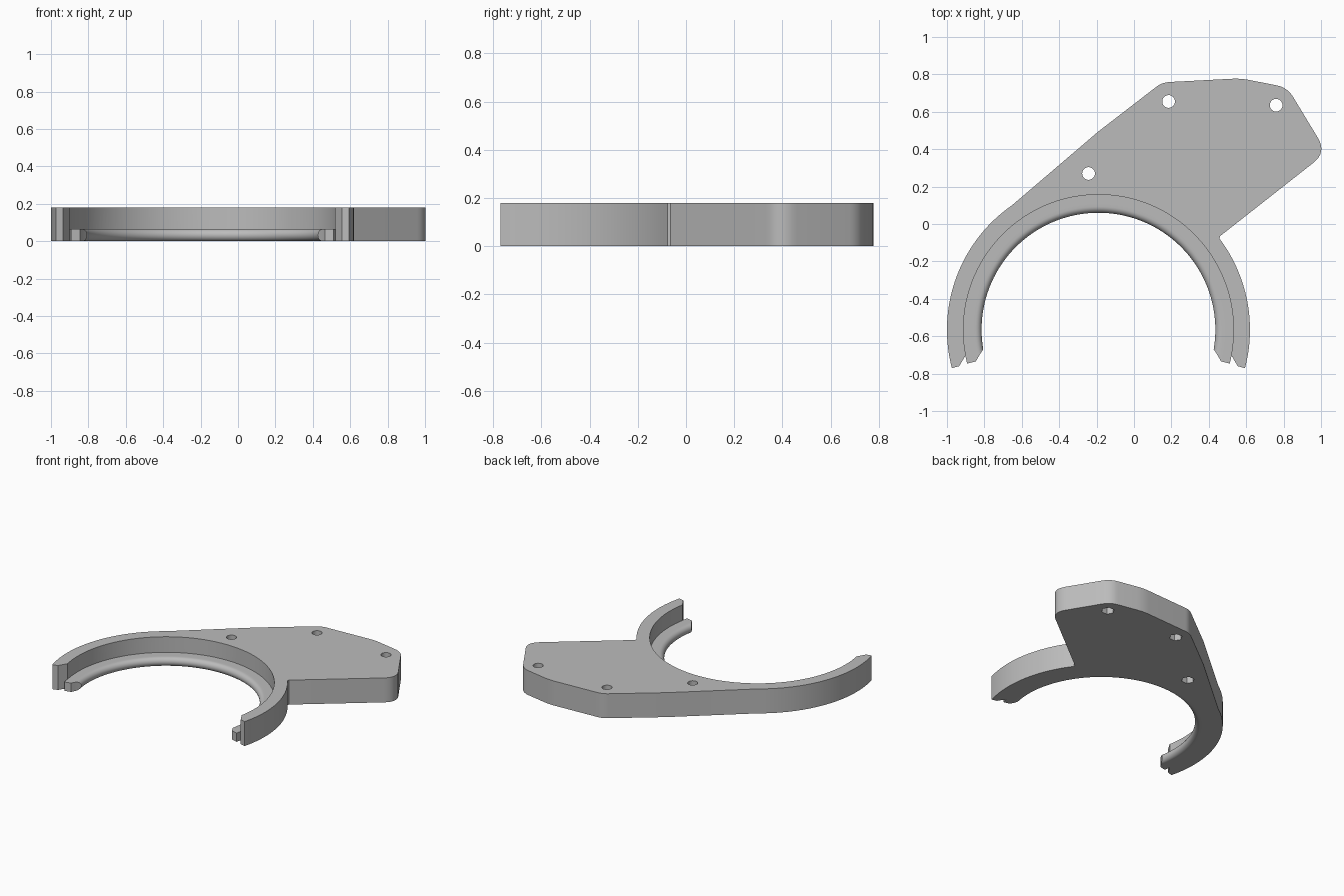
import bpy, bmesh
from math import radians, cos, sin, pi
from mathutils import Vector

if "Cube" in bpy.data.objects:
    bpy.data.objects.remove(bpy.data.objects["Cube"])

HEIGHT = 0.18
LIP = 0.065
CENTRE = Vector((-0.19, -0.565))
R_OUT, R_IN, R_LIP = 0.81, 0.722, 0.625

grey = bpy.data.materials.new("plain_grey")
grey.use_nodes = True
colour = (0.5, 0.5, 0.5, 1)
grey.diffuse_color = colour
grey.node_tree.nodes["Principled BSDF"].inputs["Base Color"].default_value = colour


def polar(radius, degrees):
    a = radians(degrees)
    return CENTRE + radius * Vector((cos(a), sin(a)))


def arc(radius, start, end, steps):
    return [polar(radius, start + (end - start) * i / steps) for i in range(steps + 1)]


def rounded(before, corner, after, trim, steps=8):
    """Replace a corner by a short curve."""
    b, c, a = Vector(before), Vector(corner), Vector(after)
    p = c + (b - c).normalized() * trim
    q = c + (a - c).normalized() * trim
    ts = [i / steps for i in range(steps + 1)]
    return [p * (1 - t) ** 2 + c * 2 * t * (1 - t) + q * t * t for t in ts]


def finish(bm, name):
    bmesh.ops.recalc_face_normals(bm, faces=bm.faces)
    mesh = bpy.data.meshes.new(name)
    bm.to_mesh(mesh)
    bm.free()
    obj = bpy.data.objects.new(name, mesh)
    bpy.context.collection.objects.link(obj)
    mesh.materials.append(grey)
    return obj


def prism(name, outline, z0, z1):
    bm = bmesh.new()
    face = bm.faces.new([bm.verts.new((p.x, p.y, z0)) for p in outline])
    out = bmesh.ops.extrude_face_region(bm, geom=[face])
    top = [v for v in out["geom"] if isinstance(v, bmesh.types.BMVert)]
    bmesh.ops.translate(bm, vec=(0, 0, z1 - z0), verts=top)
    return finish(bm, name)


def combine(target, other, operation):
    """Apply a boolean and discard the tool."""
    mod = target.modifiers.new("cut", 'BOOLEAN')
    mod.operation = operation
    mod.solver = 'EXACT'
    mod.object = other
    bpy.context.view_layer.objects.active = target
    bpy.ops.object.modifier_apply(modifier=mod.name)
    bpy.data.objects.remove(other)


# Mounting plate and the outer wall of the open ring
corners = [(0.46, -0.065), (1.03, 0.383), (0.82, 0.73), (0.57, 0.779),
           (0.15, 0.757), (-0.19, 0.495)]
trims = [0.09, 0.06, 0.05, 0.04]
outline = arc(R_OUT, -14.7, 37, 28) + [Vector(corners[0])]
for i, trim in enumerate(trims, 1):
    outline += rounded(corners[i - 1], corners[i], corners[i + 1], trim)
outline += [Vector(corners[-1])]
outline += arc(R_OUT, 124.7, 194.7, 36)
outline += [polar(0.77, 194.7)]
outline += arc(R_IN, 190.8, -10.8, 100)
outline += [polar(0.77, -14.7)]
body = prism("bracket_body", outline, 0, HEIGHT)

# Low inner lip with a half-round edge and chamfered ends
half = LIP / 2
columns = [(R_IN + 0.003, half), (0.677, half)]
for i in range(7):
    a = pi / 2 * i / 6
    columns.append((R_LIP + half * (1 - sin(a)), half * cos(a)))


def end_angle(radius):
    return 14.5 - 4.8 * max(0, 0.677 - radius) / (0.677 - R_LIP)


STEPS = 100
bm = bmesh.new()
rings = []
for k in range(STEPS + 1):
    ring = []
    for radius, h in columns:
        e = end_angle(radius)
        p = polar(radius, -e + (180 + 2 * e) * k / STEPS)
        ring.append([bm.verts.new((p.x, p.y, half + s * h)) for s in (1, -1)])
    rings.append(ring)
for a, b in zip(rings, rings[1:]):
    for i in range(len(columns) - 1):
        for s in (0, 1):
            bm.faces.new((a[i][s], a[i + 1][s], b[i + 1][s], b[i][s]))
    bm.faces.new((a[0][0], b[0][0], b[0][1], a[0][1]))
for ring in (rings[0], rings[-1]):
    for p, q in zip(ring, ring[1:]):
        bm.faces.new((p[0], q[0], q[1], p[1]))
bmesh.ops.remove_doubles(bm, verts=bm.verts, dist=1e-5)
lip = finish(bm, "inner_lip")
combine(body, lip, 'UNION')


# Screw holes, each with a hexagonal nut pocket underneath
def regular(x, y, radius, sides):
    turn = 2 * pi / sides
    return [Vector((x + radius * cos(i * turn), y + radius * sin(i * turn)))
            for i in range(sides)]


for x, y in [(0.185, 0.655), (0.76, 0.635), (-0.243, 0.27)]:
    combine(body, prism("hole", regular(x, y, 0.034, 32), -0.1, 0.3), 'DIFFERENCE')
    combine(body, prism("pocket", regular(x, y, 0.044, 6), -0.1, 0.07), 'DIFFERENCE')

# Smooth curves with sharp edges kept
bpy.ops.object.select_all(action='DESELECT')
body.select_set(True)
bpy.context.view_layer.objects.active = body
bpy.ops.object.shade_smooth_by_angle(angle=radians(25))
